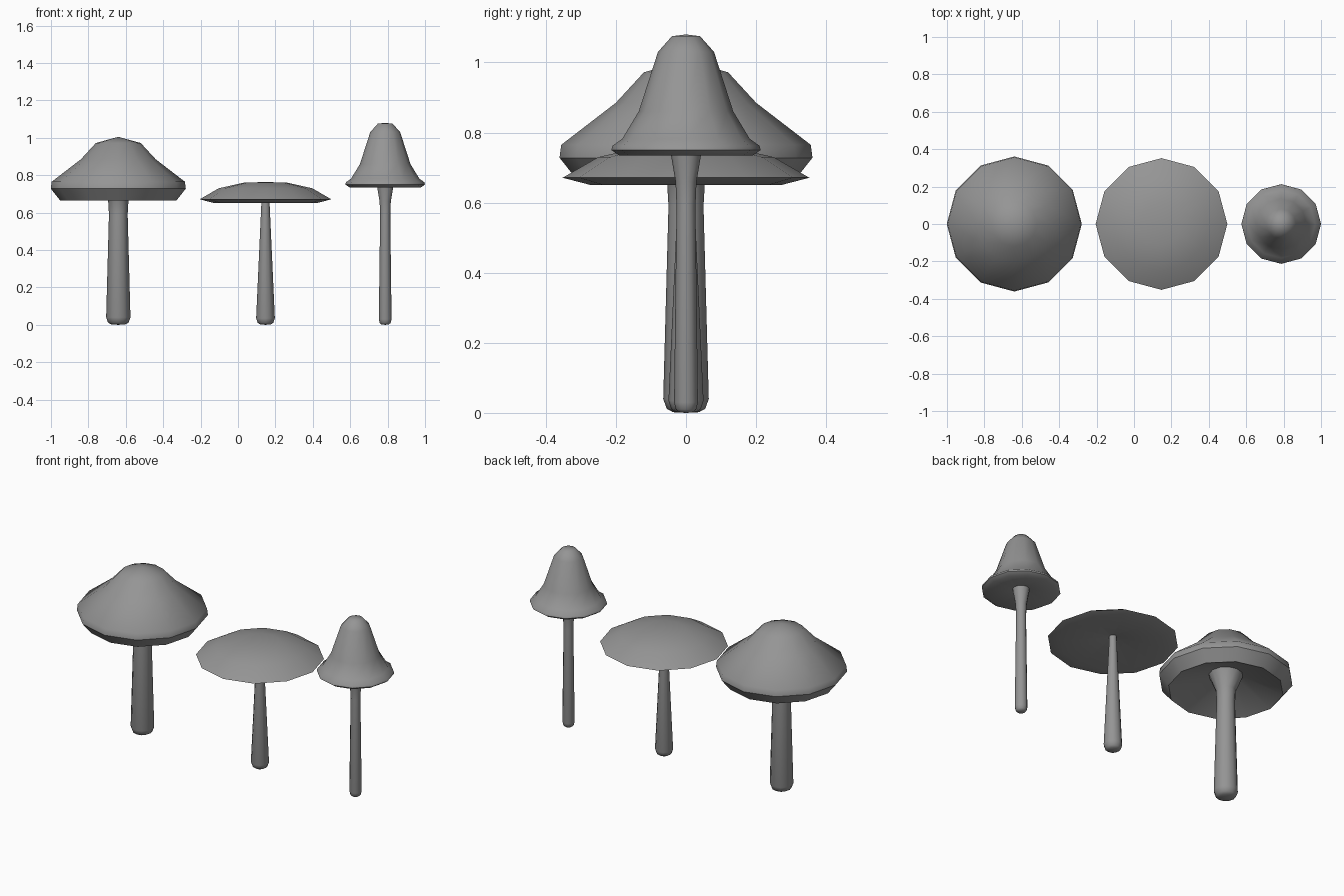
import bpy, bmesh, math

if "Cube" in bpy.data.objects:
    bpy.data.objects.remove(bpy.data.objects["Cube"])

SIDES = 12

# Dark grey finish shared by all parts
grey = bpy.data.materials.new("dark_grey")
grey.diffuse_color = (0.3, 0.3, 0.3, 1)
grey.use_nodes = True
grey.node_tree.nodes["Principled BSDF"].inputs["Base Color"].default_value = grey.diffuse_color


def revolve(name, profile, cx):
    """Lathe a (radius, z) profile around a vertical axis at x = cx."""
    bm = bmesh.new()
    rings = []
    for r, z in profile:
        if r == 0:
            rings.append([bm.verts.new((0, 0, z))])
        else:
            rings.append([bm.verts.new((r * math.cos(2 * math.pi * i / SIDES),
                                        r * math.sin(2 * math.pi * i / SIDES), z))
                          for i in range(SIDES)])
    for a, b in zip(rings, rings[1:]):
        for i in range(SIDES):
            j = (i + 1) % SIDES
            if len(a) == 1:
                bm.faces.new((a[0], b[j], b[i]))
            elif len(b) == 1:
                bm.faces.new((a[i], a[j], b[0]))
            else:
                bm.faces.new((a[i], a[j], b[j], b[i]))
    bmesh.ops.recalc_face_normals(bm, faces=bm.faces[:])
    mesh = bpy.data.meshes.new(name)
    bm.to_mesh(mesh)
    bm.free()
    mesh.materials.append(grey)
    ob = bpy.data.objects.new(name, mesh)
    bpy.context.collection.objects.link(ob)
    ob.location.x = cx
    bpy.ops.object.select_all(action='DESELECT')
    ob.select_set(True)
    bpy.context.view_layer.objects.active = ob
    bpy.ops.object.shade_smooth_by_angle(angle=math.radians(44.5))
    return ob


# Broad mushroom: flared stem, hollow domed cap with a deep rim
revolve("broad_stem", [(0, 0), (0.037, 0.002), (0.055, 0.012), (0.065, 0.04),
                       (0.05, 0.59), (0.054, 0.66), (0.092, 0.757)], -0.64)
revolve("broad_cap", [(0, 0.76), (0.09, 0.757), (0.31, 0.664), (0.361, 0.728),
                      (0.356, 0.765), (0.2, 0.885), (0.12, 0.972), (0, 1.005)], -0.64)

# Flat mushroom: tapered stem, thin plate-like cap
revolve("flat_stem", [(0, 0), (0.028, 0.002), (0.042, 0.011), (0.05, 0.035),
                      (0.022, 0.65), (0.02, 0.705)], 0.147)
revolve("flat_cap", [(0, 0.705), (0.022, 0.702), (0.275, 0.651), (0.352, 0.671),
                     (0.25, 0.73), (0.112, 0.761), (0, 0.763)], 0.147)

# Bell mushroom: slender stem, tall bell cap with a narrow lip
revolve("bell_stem", [(0, 0), (0.02, 0.002), (0.029, 0.01), (0.034, 0.03),
                      (0.027, 0.59), (0.03, 0.66), (0.046, 0.755)], 0.787)
revolve("bell_cap", [(0, 0.757), (0.046, 0.755), (0.19, 0.734), (0.213, 0.75),
                     (0.21, 0.762), (0.182, 0.782), (0.135, 0.86),
                     (0.08, 1.03), (0.04, 1.075), (0, 1.08)], 0.787)
